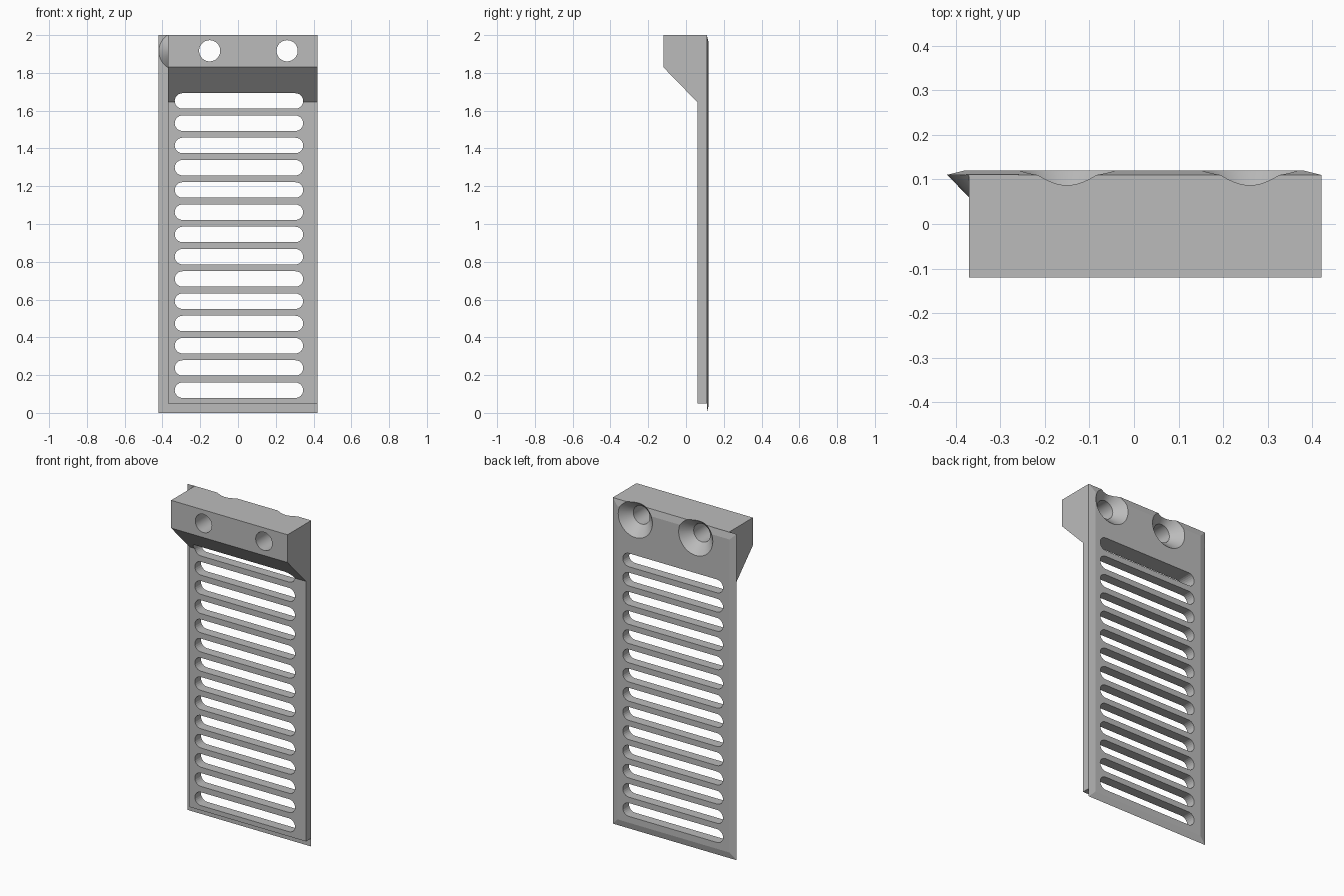
import bpy, bmesh, math
from mathutils import Vector

if "Cube" in bpy.data.objects:
    bpy.data.objects.remove(bpy.data.objects["Cube"], do_unlink=True)

grey = bpy.data.materials.new("plain_grey")
grey.use_nodes = True
colour = (0.5, 0.5, 0.5, 1)
grey.diffuse_color = colour
grey.node_tree.nodes["Principled BSDF"].inputs["Base Color"].default_value = colour


def loft(bm, rings):
    """Join equal rings of points into one closed solid."""
    rows = [[bm.verts.new(p) for p in ring] for ring in rings]
    n = len(rows[0])
    for a, b in zip(rows, rows[1:]):
        for i in range(n):
            j = (i + 1) % n
            bm.faces.new((a[i], a[j], b[j], b[i]))
    bm.faces.new(rows[0][::-1])
    bm.faces.new(rows[-1])


def finish(name, bm):
    bmesh.ops.recalc_face_normals(bm, faces=bm.faces)
    mesh = bpy.data.meshes.new(name)
    bm.to_mesh(mesh)
    bm.free()
    mesh.materials.append(grey)
    ob = bpy.data.objects.new(name, mesh)
    bpy.context.collection.objects.link(ob)
    return ob


def circle(x, y, z, r, n=48):
    return [(x + r * math.cos(2 * math.pi * i / n), y,
             z + r * math.sin(2 * math.pi * i / n)) for i in range(n)]


def rect(y, inset):
    x = 0.42 - inset
    return [(-x, y, inset), (x, y, inset), (x, y, 2 - inset), (-x, y, 2 - inset)]


def slot(y, z, left=-0.335, right=0.345, r=0.041, n=12):
    pts = []
    for cx, start in ((right - r, -math.pi / 2), (left + r, math.pi / 2)):
        for i in range(n + 1):
            a = start + math.pi * i / n
            pts.append((cx + r * math.cos(a), y, z + r * math.sin(a)))
    return pts


def combine(target, other, operation):
    mod = target.modifiers.new(operation.lower(), "BOOLEAN")
    mod.operation, mod.object, mod.solver = operation, other, "EXACT"
    bpy.context.view_layer.objects.active = target
    bpy.ops.object.modifier_apply(modifier=mod.name)
    bpy.data.objects.remove(other, do_unlink=True)


# Panel with the mounting block and its sloped underside
profile = [(0.11, 0.05), (0.06, 0.05), (0.06, 1.645), (-0.12, 1.83), (-0.12, 2), (0.11, 2)]
bm = bmesh.new()
loft(bm, [[(x, y, z) for y, z in profile] for x in (-0.37, 0.42)])
panel = finish("vent_panel", bm)

# Thin back flange with chamfered rim
bm = bmesh.new()
loft(bm, [rect(0.11, 0), rect(0.12, 0.04)])
combine(panel, finish("back_flange", bm), "UNION")

# Conical boss on the side lip, trimmed flush with the top
bm = bmesh.new()
loft(bm, [circle(-0.317, 0.06, 1.915, 0.053), circle(-0.317, 0.111, 1.915, 0.103)])
cut = bmesh.ops.bisect_plane(bm, geom=bm.verts[:] + bm.edges[:] + bm.faces[:],
                             plane_co=Vector((0, 0, 2)), plane_no=Vector((0, 0, 1)),
                             clear_outer=True)
bmesh.ops.holes_fill(bm, edges=[e for e in bm.edges if e.is_boundary])
combine(panel, finish("side_boss", bm), "UNION")

# Ventilation slots and countersunk screw holes
bm = bmesh.new()
for i in range(14):
    z = 0.12 + i * 0.1178
    loft(bm, [slot(-0.2, z), slot(0.2, z)])
for x in (-0.15, 0.26):
    loft(bm, [circle(x, y, 1.917, r) for y, r in ((-0.2, 0.056), (0.06, 0.056), (0.13, 0.126))])
cutter = finish("slot_and_hole_cutter", bm)
cutter.hide_render = True
combine(panel, cutter, "DIFFERENCE")

# Smooth round walls, sharp edges
bpy.ops.object.select_all(action="DESELECT")
panel.select_set(True)
bpy.context.view_layer.objects.active = panel
bpy.ops.object.shade_smooth_by_angle(angle=math.radians(12))
